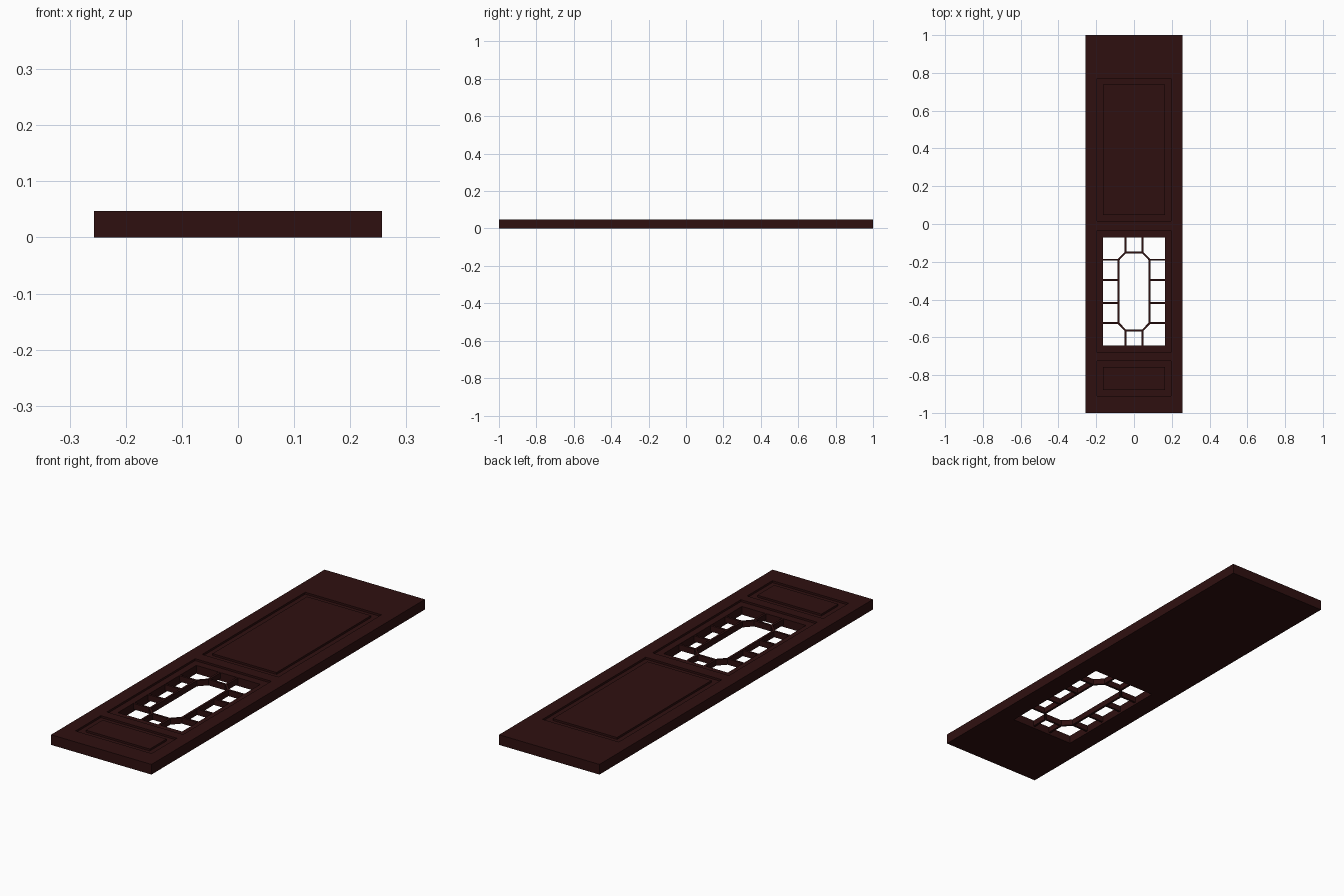
import bpy
from math import atan2, hypot

if "Cube" in bpy.data.objects:
    bpy.data.objects.remove(bpy.data.objects["Cube"])

TOP = 0.047          # door thickness
DEPTH = 0.009        # depth of the moulded grooves

wood = bpy.data.materials.new("dark_red_wood")
wood.diffuse_color = (0.028, 0.005, 0.005, 1)
wood.use_nodes = True
wood.node_tree.nodes["Principled BSDF"].inputs["Base Color"].default_value = wood.diffuse_color


def box(name, x0, x1, y0, y1, z0, z1, angle=0):
    bpy.ops.mesh.primitive_cube_add(
        size=1, location=((x0 + x1) / 2, (y0 + y1) / 2, (z0 + z1) / 2), rotation=(0, 0, angle))
    ob = bpy.context.object
    ob.name = name
    ob.scale = (x1 - x0, y1 - y0, z1 - z0)
    bpy.ops.object.transform_apply(location=False, rotation=False, scale=True)
    ob.data.materials.append(wood)
    return ob


def cut(target, cutter):
    cutter.hide_render = True
    mod = target.modifiers.new("cut", 'BOOLEAN')
    mod.operation = 'DIFFERENCE'
    mod.solver = 'EXACT'
    mod.object = cutter
    bpy.context.view_layer.objects.active = target
    bpy.ops.object.modifier_apply(modifier=mod.name)
    bpy.data.objects.remove(cutter, do_unlink=True)


def bar(name, p, q, w=0.010):
    cx, cy = (p[0] + q[0]) / 2, (p[1] + q[1]) / 2
    length = hypot(q[0] - p[0], q[1] - p[1]) + w * 0.4
    box(name, cx - length / 2, cx + length / 2, cy - w / 2, cy + w / 2,
        0.010, 0.037, atan2(q[1] - p[1], q[0] - p[0]))


# door slab with three shallow recesses and a window opening
slab = box("door_slab", -0.257, 0.257, -1, 1, 0, TOP)
for y0, y1 in ((0.017, 0.77), (-0.68, -0.035), (-0.91, -0.725)):
    cut(slab, box("recess", -0.195, 0.195, y0, y1, TOP - DEPTH, TOP + 0.05))
cut(slab, box("opening", -0.164, 0.164, -0.643, -0.071, -0.05, 0.1))

# raised fields of the two solid panels
box("upper_panel", -0.164, 0.164, 0.048, 0.739, 0.02, TOP)
box("lower_panel", -0.164, 0.164, -0.879, -0.756, 0.02, TOP)

# lattice: long octagon joined to the opening by short bars
MID = -0.357
IX, OX, HX = 0.045, 0.082, 0.166
IY, OY, HY = 0.168, 0.207, 0.288
for s in (-1, 1):
    bar("octagon_side", (s * OX, MID - IY), (s * OX, MID + IY))
    bar("octagon_end", (-IX, MID + s * OY), (IX, MID + s * OY))
    for t in (-1, 1):
        bar("octagon_corner", (s * OX, MID + t * IY), (s * IX, MID + t * OY))
        bar("end_bar", (s * IX, MID + t * OY), (s * IX, MID + t * HY))
        for y in (0.061, IY):
            bar("side_bar", (s * OX, MID + t * y), (s * HX, MID + t * y))
